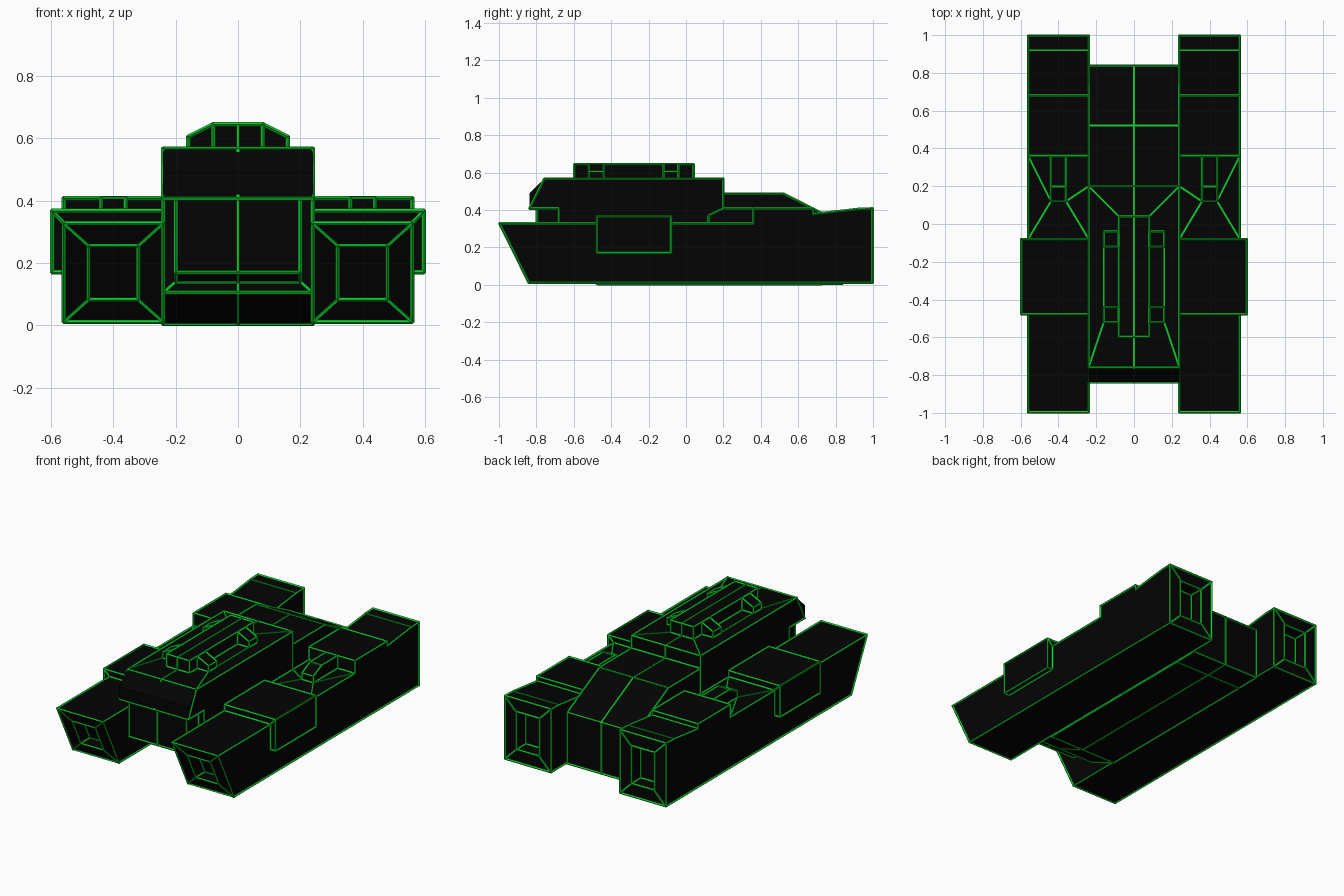
import bpy, bmesh
from mathutils import Vector

if "Cube" in bpy.data.objects:
    bpy.data.objects.remove(bpy.data.objects["Cube"])


def material(name, col):
    m = bpy.data.materials.new(name)
    m.diffuse_color = (*col, 1)
    m.use_nodes = True
    m.node_tree.nodes["Principled BSDF"].inputs["Base Color"].default_value = m.diffuse_color
    return m


BLACK = material("matte black", (0.001, 0.001, 0.001))
GREEN = material("edge green", (0.004, 0.6, 0.025))
W = 0.005   # half width of the green edge piping


def piping(bm, p, q, n):
    """Square green strip from p to q, with one side facing n."""
    d = (q - p).normalized()
    n = (n - d * n.dot(d)).normalized()
    s = d.cross(n) * W
    n = n * W
    p, q = p - d * .002, q + d * .002
    offs = (n + s, n - s, -n - s, -n + s)
    a = [bm.verts.new(p + o) for o in offs]
    b = [bm.verts.new(q + o) for o in offs]
    quads = [(a[i], b[i], b[(i + 1) % 4], a[(i + 1) % 4]) for i in range(4)]
    faces = [bm.faces.new(f) for f in quads + [a, b[::-1]]]
    for f in faces:
        f.material_index = 1
    bmesh.ops.recalc_face_normals(bm, faces=faces)


def trim(bm, skip=lambda mid: False):
    """Pipe every edge of the part in green."""
    bm.normal_update()
    todo = []
    for e in bm.edges:
        mid = (e.verts[0].co + e.verts[1].co) / 2
        if not skip(mid):
            n = sum((f.normal for f in e.link_faces), Vector())
            todo.append((e.verts[0].co.copy(), e.verts[1].co.copy(), n))
    for p, q, n in todo:
        piping(bm, p, q, n)


def finish(name, bm, mirror):
    me = bpy.data.meshes.new(name)
    bm.to_mesh(me)
    bm.free()
    me.materials.append(BLACK)
    me.materials.append(GREEN)
    ob = bpy.data.objects.new(name, me)
    bpy.context.collection.objects.link(ob)
    if mirror:
        ob.modifiers.new("mirror", "MIRROR")
    return ob


def solid(pts, lo, hi, axis):
    """Extrude a (y,z) profile along x, or an (x,z) profile along y."""
    bm = bmesh.new()
    co = (lambda p, t: (t, p[0], p[1])) if axis == "x" else (lambda p, t: (p[0], t, p[1]))
    a = [bm.verts.new(co(p, lo)) for p in pts]
    b = [bm.verts.new(co(p, hi)) for p in pts]
    bm.faces.new(a)
    bm.faces.new(b[::-1])
    n = len(pts)
    for i in range(n):
        j = (i + 1) % n
        bm.faces.new((a[j], a[i], b[i], b[j]))
    bmesh.ops.recalc_face_normals(bm, faces=bm.faces[:])
    bm.normal_update()
    return bm


def prism(name, pts, lo, hi, axis="x", split=False, mirror=False, lines=True,
          skip=lambda mid: False):
    bm = solid(pts, lo, hi, axis)
    if split:   # centre line
        bmesh.ops.bisect_plane(bm, geom=bm.verts[:] + bm.edges[:] + bm.faces[:],
                               dist=1e-5, plane_co=(0, 0, 0), plane_no=(1, 0, 0))
    if lines:
        trim(bm, skip)
    return finish(name, bm, mirror)


def rect(a0, a1, z0, z1):
    return [(a0, z0), (a1, z0), (a1, z1), (a0, z1)]


def flat_lines(name, segments, normal):
    """Green strips lying on a flat face."""
    bm = bmesh.new()
    for p, q in segments:
        piping(bm, Vector(p), Vector(q), Vector(normal))
    finish(name, bm, True)


# side pods with recessed intake and exhaust
pod = solid([(-.997, .328), (.36, .328), (.36, .408), (.68, .408), (.68, .378), (.92, .405),
             (.997, .408), (.997, .011), (-.84, .011)], .24, .56, "x")
ends = [f for f in pod.faces
        if abs(f.normal.y) > .5 and abs(f.calc_center_median().y) > .9]
for f in ends:
    bmesh.ops.inset_individual(pod, faces=[f], thickness=.08, use_even_offset=True)
    inward = -.09 if f.calc_center_median().y > 0 else .09
    cap = bmesh.ops.extrude_discrete_faces(pod, faces=[f])["faces"][0]
    bmesh.ops.translate(pod, verts=cap.verts[:], vec=(0, inward, 0))
trim(pod)
finish("side_pod", pod, True)

# armour box wrapped over the pod's outer shoulder, in two mitred pieces
prism("armour_top", [(.24, .328), (.56, .328), (.597, .367), (.24, .367)], -.478, -.08, "y",
      mirror=True)
prism("armour_side", [(.56, .328), (.56, .17), (.597, .17), (.597, .367)], -.478, -.08, "y",
      mirror=True)

# small ridge on each pod
prism("pod_ridge", [(.12, .328), (.12, .37), (.2, .408), (.36, .408), (.36, .328)],
      .36, .44, mirror=True)
D = .328
flat_lines("pod_deck_lines", [((.56, .36, D), (.44, .12, D)), ((.44, .12, D), (.56, -.08, D)),
                              ((.24, .2, D), (.36, .12, D)), ((.36, .12, D), (.24, -.08, D))],
           (0, 0, 1))

# main hull: cabin half and engine half, joined without a line on the belly
belly_seam = lambda m: abs(m.y - .2) < .01 and m.z < .02
prism("cabin_hull", [(-.837, .408), (-.757, .567), (.2, .567), (.2, .004), (-.47, .004),
                     (-.68, .105), (-.68, .408)], -.24, .24, split=True, skip=belly_seam)
prism("engine_hull", [(.2, .487), (.52, .487), (.837, .328), (.837, .006), (.68, .004),
                      (.2, .004)], -.24, .24, split=True, skip=belly_seam)

# nose block under the cabin, with mitre lines at its lower corners
prism("nose_block", [(-.797, .408), (-.68, .408), (-.68, .14), (-.797, .17)], -.2, .2, split=True)
flat_lines("nose_mitre_lines", [((.2, -.68, .14), (.24, -.68, .105))], (0, -1, 0))

# plain black windshield wedge
prism("windshield", [(-.837, .408), (-.837, .49), (-.757, .567)], -.24, .24, lines=False)

# roof bar with four brackets
prism("roof_bar", rect(-.597, .04, .567, .645), -.08, .08, split=True)
for label, y in (("front", -.52), ("rear", -.12)):
    prism(label + "_bracket", [(.08, .567), (.16, .567), (.16, .605), (.08, .645)],
          y, y + .08, "y", mirror=True)
R = .567
flat_lines("roof_lines", [((.24, .2, R), (.08, .04, R)), ((.24, -.757, R), (.16, -.52, R)),
                          ((.16, -.44, R), (.16, -.12, R))], (0, 0, 1))
